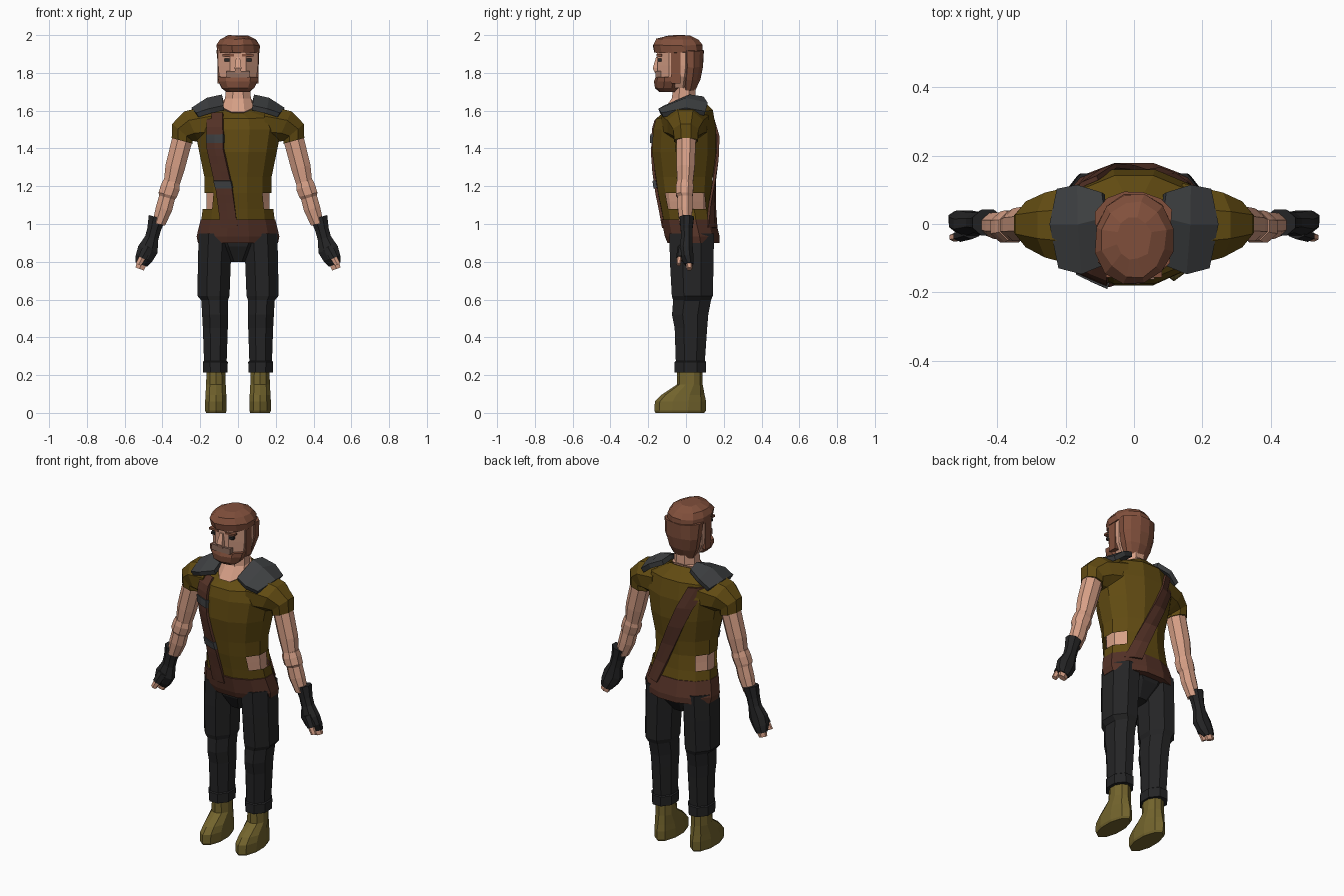
import bpy, bmesh, random
from math import sin, cos, pi, radians
from mathutils import Vector
from mathutils.bvhtree import BVHTree

random.seed(4)


def material(name, r, g, b):
    m = bpy.data.materials.new(name)
    m.diffuse_color = (r, g, b, 1)
    return m


SHIRT = material("olive_cloth", .12, .07, .006)
SKIN = material("skin", .68, .35, .24)
CLOTH = material("dark_cloth", .018, .018, .019)
BROWN = material("brown_leather", .09, .032, .02)
HAIR = material("hair_brown", .22, .08, .045)
STUBBLE = material("stubble", .27, .15, .11)
BOOT = material("boot_leather", .17, .127, .026)
PAD = material("grey_leather", .05, .053, .056)
EYE = material("eye_dark", .02, .02, .02)


def finish(name, bm, mat, mirror=False, thick=0):
    bmesh.ops.recalc_face_normals(bm, faces=bm.faces)
    me = bpy.data.meshes.new(name)
    bm.to_mesh(me)
    bm.free()
    me.materials.append(mat)
    ob = bpy.data.objects.new(name, me)
    bpy.context.collection.objects.link(ob)
    if thick:
        s = ob.modifiers.new("thickness", 'SOLIDIFY')
        s.thickness, s.offset = thick, 0
    if mirror:
        ob.modifiers.new("mirror", 'MIRROR')
    return ob


def tube(name, mat, rings, n=8, mirror=False, jitter=0, cut=None):
    """Loft rings of (cx, z, rx, y_front, y_back, tilt degrees, slope along y)."""
    bm = bmesh.new()
    loops = []
    for r in rings:
        cx, z, rx, yf, yb = r[:5]
        t = radians(r[5]) if len(r) > 5 else 0
        slope = r[6] if len(r) > 6 else 0
        loop = []
        for i in range(n):
            a = 2 * pi * (i + .5) / n
            u, v = rx * cos(a) / cos(pi / n), (yb - yf) / 2 * sin(a) / cos(pi / n)
            p = Vector((cx + u * cos(t), (yf + yb) / 2 + v, z + u * sin(t) + slope * v))
            p += Vector([random.uniform(-jitter, jitter) for _ in range(3)])
            loop.append(bm.verts.new(p))
        loops.append(loop)
    for a, b in zip(loops, loops[1:]):
        for i in range(n):
            j = (i + 1) % n
            bm.faces.new((a[i], a[j], b[j], b[i]))
    bm.faces.new(loops[0])
    bm.faces.new(loops[-1])
    if cut:
        bmesh.ops.delete(bm, geom=[f for f in bm.faces if cut(f.calc_center_median())], context='FACES')
    return finish(name, bm, mat, mirror)


def sheet(name, mat, rows, thick, mirror=False):
    bm = bmesh.new()
    vs = [[bm.verts.new(p) for p in row] for row in rows]
    for a, b in zip(vs, vs[1:]):
        for i in range(len(a) - 1):
            bm.faces.new((a[i], a[i + 1], b[i + 1], b[i]))
    return finish(name, bm, mat, mirror, thick)


def box(name, mat, c, size, mirror=False):
    bm = bmesh.new()
    bmesh.ops.create_cube(bm, size=1)
    for v in bm.verts:
        v.co = Vector(c) + Vector([a * b for a, b in zip(v.co, size)])
    return finish(name, bm, mat, mirror)


# Shirt body with open sides at the waist, skin beneath
shirt = tube("shirt_body", SHIRT, [
    (0, .97, .20, -.11, .16), (0, 1.08, .187, -.13, .142), (0, 1.165, .177, -.148, .135),
    (0, 1.25, .178, -.16, .142), (0, 1.38, .205, -.18, .16), (0, 1.50, .228, -.174, .16),
    (0, 1.58, .21, -.158, .142, 0, .15), (0, 1.625, .085, -.125, .078, 0, .4)], n=12,
    cut=lambda c: abs(c.x) > .12 and 1.08 < c.z < 1.165)
tube("waist", SKIN, [(0, 1.0, .17, -.10, .12), (0, 1.12, .166, -.12, .122), (0, 1.25, .165, -.13, .12)], n=12)

# Sleeves
tube("sleeve", SHIRT, [(.14, 1.53, .10, -.13, .12, 90), (.245, 1.515, .09, -.098, .092, 65),
     (.295, 1.485, .07, -.068, .066, 40), (.295, 1.44, .058, -.062, .062, 15)], mirror=True)

# Arms, gloves and finger tips
tube("upper_arm", SKIN, [(.285, 1.49, .05, -.048, .052, 14), (.297, 1.44, .054, -.05, .052, 14),
     (.333, 1.30, .052, -.05, .046, 14), (.352, 1.21, .042, -.046, .036, 14)], mirror=True)
tube("forearm", SKIN, [(.352, 1.225, .044, -.048, .036, 14), (.358, 1.195, .051, -.054, .04, 14),
     (.372, 1.155, .05, -.054, .036, 14), (.376, 1.14, .043, -.044, .034, 16), (.392, 1.08, .044, -.044, .034, 16),
     (.42, 1.0, .034, -.034, .03, 16)], mirror=True)
tube("glove", CLOTH, [(.428, 1.035, .046, -.034, .042, 16), (.445, .97, .036, -.028, .034, 16),
     (.457, .925, .036, -.026, .034, 18), (.477, .865, .054, -.036, .036, 20), (.497, .82, .047, -.03, .04, 20),
     (.512, .785, .033, -.004, .038, 20)], mirror=True)
tube("fingers", SKIN, [(.507, .80, .028, .0, .034, 20), (.521, .762, .023, .004, .032, 20)], n=6, mirror=True)
tube("glove_thumb", CLOTH, [(.475, .88, .025, -.042, -.01, 25), (.508, .82, .022, -.05, -.02, 25)], n=6, mirror=True)
tube("thumb", SKIN, [(.502, .83, .018, -.047, -.022, 25), (.527, .785, .015, -.05, -.028, 25)], n=6, mirror=True)

# Belt and trousers
tube("belt", BROWN, [(0, .90, .212, -.098, .178), (0, .935, .219, -.112, .178), (0, 1.025, .197, -.13, .155)], n=12)
tube("trouser_seat", CLOTH, [(0, .80, .05, -.03, .075), (0, .88, .12, -.075, .135), (0, .95, .185, -.09, .15)])
tube("trouser_leg", CLOTH, [(.118, .95, .09, -.088, .148), (.125, .80, .087, -.085, .146),
     (.13, .62, .085, -.075, .142), (.124, .595, .07, -.068, .132), (.122, .52, .068, -.074, .118),
     (.12, .45, .066, -.06, .112), (.12, .275, .06, -.054, .1), (.12, .27, .066, -.06, .106),
     (.12, .215, .064, -.06, .106)], mirror=True)

# Boots
tube("boot", BOOT, [(.117, 0, .052, -.155, .09), (.117, .012, .057, -.161, .099), (.117, .06, .057, -.158, .1),
     (.117, .095, .055, -.125, .093), (.117, .15, .052, -.045, .085), (.117, .235, .049, -.045, .085)],
     n=10, mirror=True)

# Neck and head
tube("neck", SKIN, [(0, 1.58, .06, -.10, .05), (0, 1.633, .083, -.127, .072, 0, .4),
     (0, 1.665, .068, -.075, .052), (0, 1.75, .064, -.065, .05)])
tube("head", SKIN, [(0, 1.72, .07, -.13, .03), (0, 1.78, .1, -.15, .05), (0, 1.84, .105, -.151, .06),
     (0, 1.93, .105, -.153, .06)])
tube("nose", SKIN, [(0, 1.80, .014, -.165, -.13), (0, 1.825, .018, -.176, -.13), (0, 1.885, .01, -.158, -.13)], n=4)
box("eye", EYE, (.052, -.14, 1.868), (.04, .022, .014), True)
box("eyebrow", HAIR, (.052, -.142, 1.893), (.06, .028, .012), True)
box("moustache", STUBBLE, (0, -.145, 1.792), (.12, .034, .034))
tube("beard", HAIR, [(0, 1.70, .06, -.14, -.05), (0, 1.72, .085, -.162, -.03), (0, 1.755, .104, -.165, -.02),
     (0, 1.778, .106, -.158, -.02)], n=10, jitter=.002)
box("sideburn", HAIR, (.096, -.055, 1.83), (.026, .05, .17), True)

# Hair
tube("hair_back", HAIR, [(0, 1.705, .065, -.02, .045), (0, 1.76, .092, -.035, .074), (0, 1.83, .108, -.04, .09),
     (0, 1.92, .112, -.05, .092)], n=12, jitter=.004)
tube("hair_top", HAIR, [(0, 1.908, .112, -.165, .09), (0, 1.945, .113, -.176, .086), (0, 1.978, .092, -.155, .062),
     (0, 1.997, .05, -.10, .02)], n=12, jitter=.004)

# Shoulder pads
sheet("shoulder_pad", PAD, [
    [(.075, -.11, 1.615), (.082, .02, 1.672), (.09, .09, 1.662)],
    [(.15, -.142, 1.598), (.16, 0, 1.655), (.16, .112, 1.63)],
    [(.215, -.125, 1.577), (.24, 0, 1.603), (.218, .10, 1.585)]], .028, True)

# Cross strap, laid on the shirt surface by ray casts
me = shirt.data
tree = BVHTree.FromPolygons([v.co for v in me.vertices], [p.vertices for p in me.polygons])


def strap(name, mat, path, side, half=.043, lift=.008, thick=.014):
    rows, y = [], side * .15
    for (x0, z0), (x1, z1) in zip(path, path[1:]):
        for k in range(6):
            x, z = x0 + (x1 - x0) * k / 5, z0 + (z1 - z0) * k / 5
            if k == 0 and rows:
                continue
            row = []
            for o in (-half, 0, half):
                hit = tree.ray_cast(Vector((x + o, side, z)), Vector((0, -side, 0)))[0]
                y = hit.y if hit else y
                row.append((x + o, y + side * lift, z))
            rows.append(row)
    sheet(name, mat, rows, thick)


strap("strap_front", BROWN, [(-.122, 1.585), (-.12, 1.4), (-.075, 1.2), (-.045, .98)], -1)
strap("strap_back", BROWN, [(-.15, 1.585), (.12, .98)], 1, lift=.011)
strap("upper_buckle", PAD, [(-.12, 1.475), (-.12, 1.43)], -1, .045, .012, .018)
strap("lower_buckle", PAD, [(-.082, 1.23), (-.073, 1.19)], -1, .045, .012, .018)
